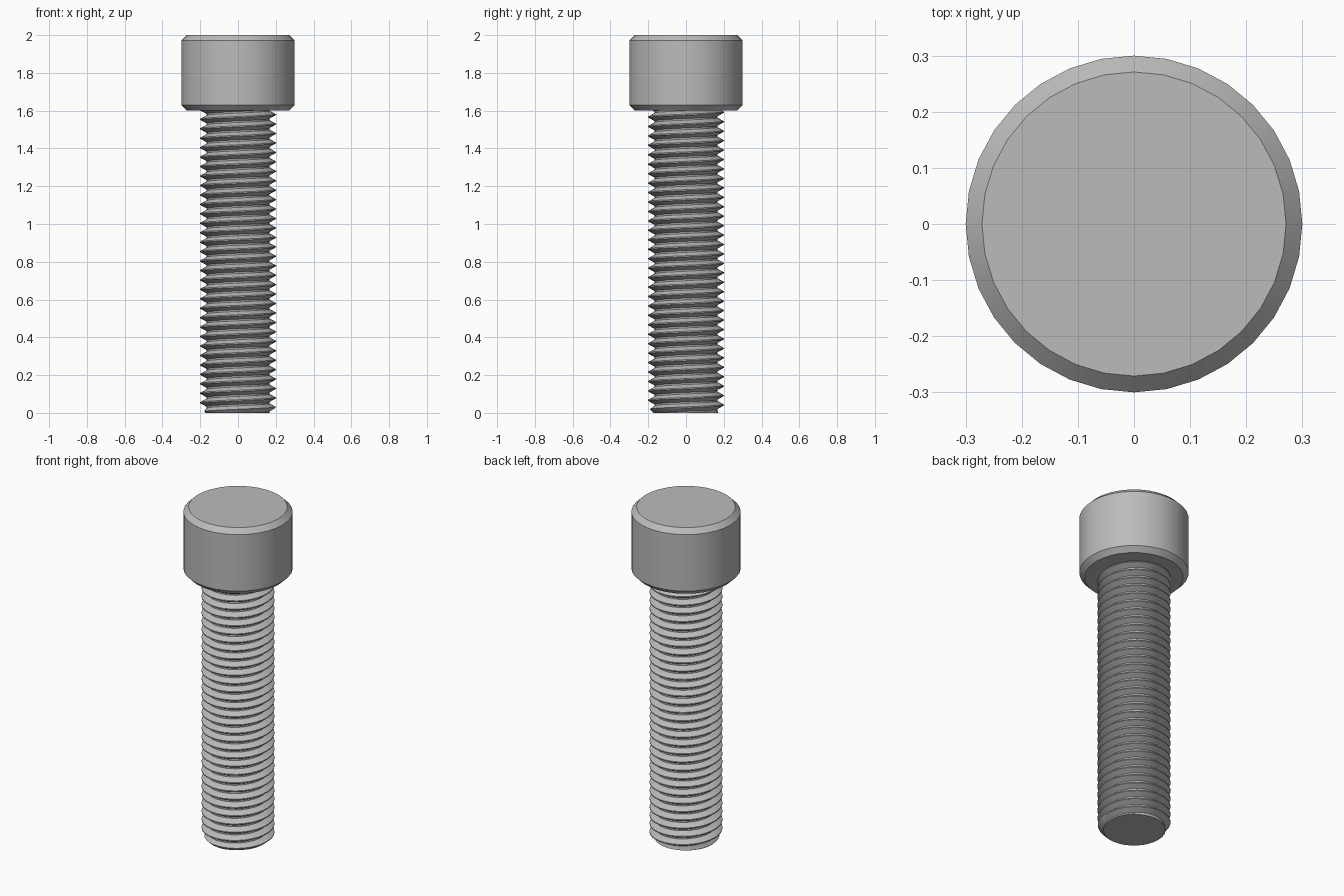
import bpy, bmesh
from math import sin, cos, pi, radians
from mathutils import Vector

cube = bpy.data.objects.get("Cube")
if cube:
    bpy.data.objects.remove(cube, do_unlink=True)

SIDES = 32
HEAD_R, HEAD_BASE, TOP, CHAMFER = 0.3, 1.6, 2.0, 0.029
HEX_R, SOCKET_FLOOR = 0.197, 1.8
CREST, ROOT, PITCH = 0.2, 0.167, 0.05

steel = bpy.data.materials.new("steel_grey")
steel.use_nodes = True
GREY = (0.5, 0.5, 0.5, 1)
steel.diffuse_color = GREY
steel.node_tree.nodes["Principled BSDF"].inputs["Base Color"].default_value = GREY


def polar(r, a, z):
    return Vector((r * cos(a), r * sin(a), z))


def finish(bm, name):
    bmesh.ops.recalc_face_normals(bm, faces=bm.faces)
    mesh = bpy.data.meshes.new(name)
    bm.to_mesh(mesh)
    bm.free()
    obj = bpy.data.objects.new(name, mesh)
    bpy.context.collection.objects.link(obj)
    mesh.materials.append(steel)
    bpy.ops.object.select_all(action='DESELECT')
    obj.select_set(True)
    bpy.context.view_layer.objects.active = obj
    bpy.ops.object.shade_smooth_by_angle(angle=radians(30))
    return obj


def ring(bm, count, point):
    return [bm.verts.new(point(2 * pi * i / count)) for i in range(count)]


def skin(bm, low, high):
    for i in range(len(low)):
        j = (i + 1) % len(low)
        bm.faces.new((low[i], low[j], high[j], high[i]))


def loop_edges(bm, loop):
    return [bm.edges.get((v, loop[i - 1])) for i, v in enumerate(loop)]


# Head: chamfered cylinder with a countersunk hexagonal socket
def hex_radius(a):
    return HEX_R * cos(pi / 6) / cos(a % (pi / 3) - pi / 6)


bm = bmesh.new()
profile = [(HEAD_R - CHAMFER, HEAD_BASE), (HEAD_R, HEAD_BASE + CHAMFER),
           (HEAD_R, TOP - CHAMFER), (HEAD_R - CHAMFER, TOP)]
outer = [ring(bm, SIDES, lambda a: polar(r, a, z)) for r, z in profile]
for low, high in zip(outer, outer[1:]):
    skin(bm, low, high)
bm.faces.new(outer[0])

inner = [ring(bm, 36, lambda a: polar(HEX_R, a, TOP)),
         ring(bm, 36, lambda a: polar(hex_radius(a), a, TOP - HEX_R + hex_radius(a))),
         ring(bm, 36, lambda a: polar(hex_radius(a), a, SOCKET_FLOOR))]
for high, low in zip(inner, inner[1:]):
    skin(bm, low, high)
bm.faces.new(inner[-1])
bmesh.ops.bridge_loops(bm, edges=loop_edges(bm, outer[-1]) + loop_edges(bm, inner[0]))
bmesh.ops.remove_doubles(bm, verts=bm.verts, dist=1e-5)
finish(bm, "socket_head")

# Shank: right-handed helical thread, trimmed flat at both ends
bm = bmesh.new()
tooth = [(0.0, ROOT), (0.16, ROOT), (0.52, CREST), (0.64, CREST)]
turns = round(HEAD_BASE / PITCH)
helix = [(t + f, r) for t in range(-2, turns + 2) for f, r in tooth]
columns = []
for i in range(SIDES + 1):
    a = 2 * pi * i / SIDES
    columns.append([bm.verts.new(polar(r, a, PITCH * (t + i / SIDES))) for t, r in helix])
for left, right in zip(columns, columns[1:]):
    for k in range(len(helix) - 1):
        bm.faces.new((left[k], right[k], right[k + 1], left[k + 1]))
bmesh.ops.remove_doubles(bm, verts=bm.verts, dist=1e-5)
for z, side in ((0, -1), (HEAD_BASE, 1)):
    bmesh.ops.bisect_plane(bm, geom=bm.verts[:] + bm.edges[:] + bm.faces[:],
                           plane_co=(0, 0, z), plane_no=(0, 0, side), clear_outer=True)

# Tip chamfer
for v in bm.verts:
    r = v.co.xy.length
    limit = 0.172 + v.co.z
    if r > limit:
        v.co.xy *= limit / r
bmesh.ops.holes_fill(bm, edges=[e for e in bm.edges if e.is_boundary], sides=0)
finish(bm, "threaded_shank")
